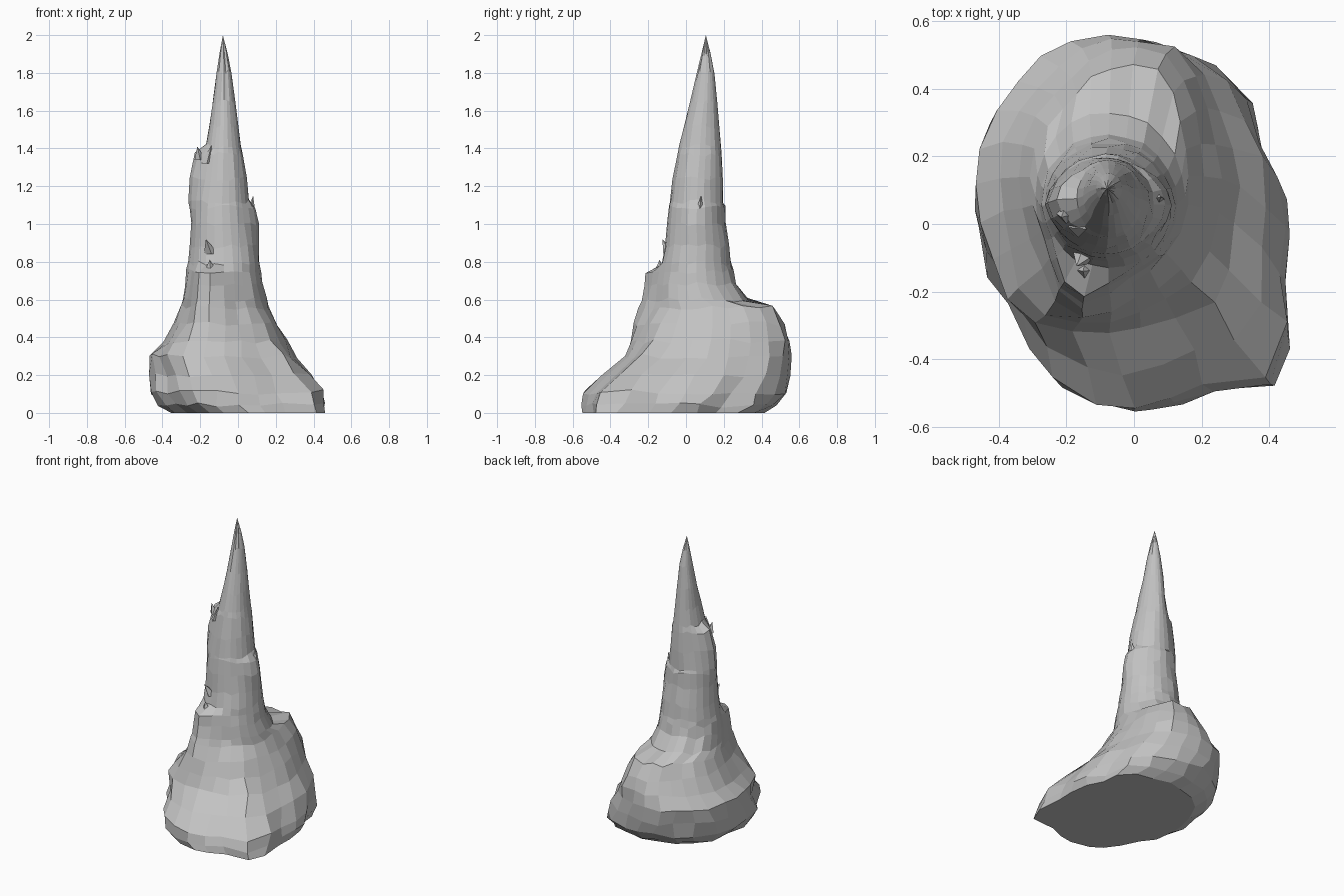
import bpy, bmesh, random
from math import sin, cos, pi, radians, exp
from mathutils import Vector

random.seed(7)
SIDES = 24

cube = bpy.data.objects.get("Cube")
if cube:
    bpy.data.objects.remove(cube, do_unlink=True)

stone = bpy.data.materials.new("grey_stone")
stone.use_nodes = True
GREY = (0.54, 0.54, 0.54, 1)
stone.diffuse_color = GREY
stone.node_tree.nodes["Principled BSDF"].inputs["Base Color"].default_value = GREY

# Cross-sections: height, x range, y range
LEVELS = [
    (0, -.36, .455, -.55, .41), (.04, -.43, .46, -.555, .47),
    (.11, -.47, .45, -.54, .535), (.2, -.47, .395, -.44, .555),
    (.3, -.465, .31, -.33, .55), (.38, -.4, .255, -.27, .54),
    (.47, -.345, .21, -.23, .515), (.56, -.305, .165, -.18, .46),
    (.6, -.295, .15, -.165, .33), (.68, -.28, .13, -.15, .265),
    (.75, -.27, .12, -.14, .25), (.79, -.265, .115, -.13, .24),
    (.88, -.255, .1, -.11, .23), (1, -.245, .08, -.1, .21),
    (1.09, -.235, .065, -.09, .205), (1.12, -.23, .06, -.085, .2),
    (1.24, -.205, .045, -.07, .195), (1.37, -.18, .025, -.045, .19),
    (1.41, -.17, .015, -.035, .185), (1.52, -.15, 0, -.01, .175),
    (1.65, -.135, -.015, .025, .165), (1.8, -.112, -.035, .06, .15),
    (1.9, -.098, -.055, .083, .13),
]

# Swellings over a span of height: angle, spread, bottom, top, amount
LUMPS = [
    (250, 22, .3, .76, .085),
    (230, 20, .2, .45, .05),
    (130, 25, .3, .58, -.04),
    (58, 20, .2, .58, .045),
    (180, 32, 1.0, 1.38, .05),
    (0, 30, .85, 1.1, .03),
]

# Lobes and hollows around the foot: angle, spread, scale change, fade height
LOBES = [(320, 17, .24, .6), (296, 10, -.05, .4), (213, 18, -.13, .5),
         (140, 18, .06, .3), (50, 14, .1, .25), (28, 10, -.07, .4),
         (350, 7, -.05, .4), (8, 8, .03, .3)]


def bell(angle, centre, spread):
    d = (angle - centre + 180) % 360 - 180
    return exp(-(d / spread) ** 2)


def ring(level):
    z, x0, x1, y0, y1 = level
    foot = max(0, 1 - z / .6)
    points = []
    for i in range(SIDES):
        wobble = random.uniform(-.2, .2) * foot
        deg = 360 * (i + wobble) / SIDES
        a = radians(deg)
        scale = 1 + sum(k * bell(deg, c, s) * max(0, 1 - z / h)
                        for c, s, k, h in LOBES)
        scale *= 1 + random.uniform(-.02, .02)
        grow = sum(k * bell(deg, c, s) * min(1, 2 * (z - lo) / (hi - lo))
                   for c, s, lo, hi, k in LUMPS if lo < z < hi)
        px = (x0 + x1) / 2 + cos(a) * ((x1 - x0) / 2 * scale + grow)
        py = (y0 + y1) / 2 + sin(a) * ((y1 - y0) / 2 * scale + grow)
        lift = random.uniform(-.014, .014) if z > 0 else 0
        points.append((px, py, z + lift))
    return points


def finish(bm, name):
    bmesh.ops.recalc_face_normals(bm, faces=bm.faces)
    mesh = bpy.data.meshes.new(name)
    bm.to_mesh(mesh)
    bm.free()
    mesh.materials.append(stone)
    obj = bpy.data.objects.new(name, mesh)
    bpy.context.collection.objects.link(obj)


# Main spire: lofted rings closed by a flat base and a pointed tip
bm = bmesh.new()
rings = [[bm.verts.new(p) for p in ring(lv)] for lv in LEVELS]
for low, high in zip(rings, rings[1:]):
    for i in range(SIDES):
        j = (i + 1) % SIDES
        bm.faces.new((low[i], low[j], high[j], high[i]))
bm.faces.new(rings[0])
tip = bm.verts.new((-.08, .105, 2))
for i in range(SIDES):
    bm.faces.new((rings[-1][i], rings[-1][(i + 1) % SIDES], tip))
finish(bm, "stone_spire")


# Broken shards standing on the steps
def shard(name, base, top, width):
    base, top = Vector(base), Vector(top)
    bm = bmesh.new()
    foot = [bm.verts.new(base + Vector((cos(a), sin(a), 0)) * width)
            for a in (k * pi / 2 for k in range(4))]
    point = bm.verts.new(top)
    for i in range(4):
        bm.faces.new((foot[i], foot[(i + 1) % 4], point))
    bm.faces.new(foot)
    finish(bm, name)


shard("right_shell_shard", (-.2, .03, 1.34), (-.215, .02, 1.41), .03)
shard("right_shell_splinter", (-.165, -.01, 1.32), (-.14, -.015, 1.42), .03)
shard("left_shell_shard", (.065, .07, 1.04), (.08, .08, 1.15), .03)
shard("front_ledge_shard", (-.14, -.13, .7), (-.15, -.14, .81), .06)
shard("front_nub", (-.14, -.08, .84), (-.17, -.125, .92), .04)
